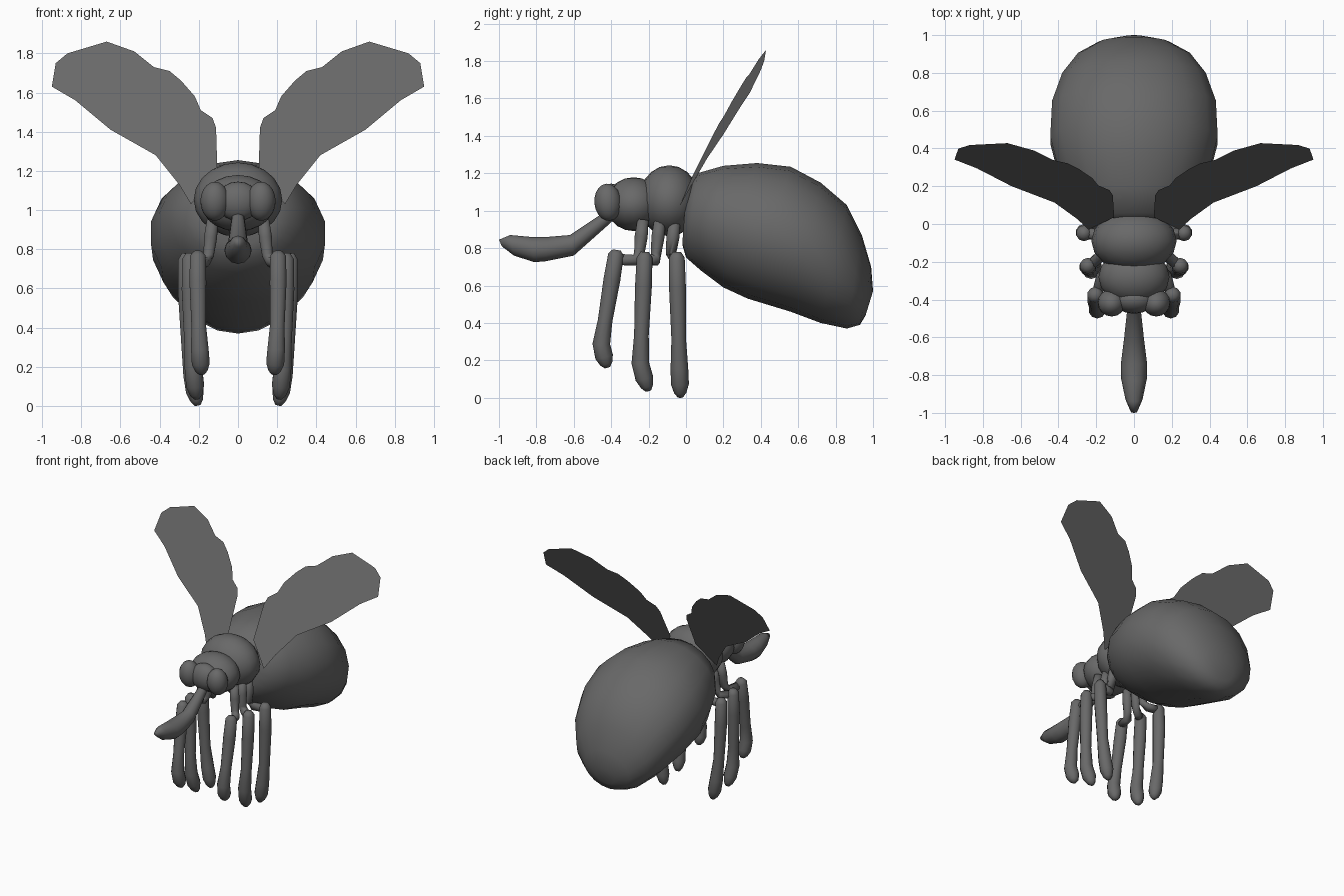
import bpy, bmesh, math
from mathutils import Vector

if "Cube" in bpy.data.objects:
    bpy.data.objects.remove(bpy.data.objects["Cube"])

grey = bpy.data.materials.new("dark grey")
grey.diffuse_color = (0.14, 0.14, 0.14, 1)
grey.use_nodes = True
grey.node_tree.nodes["Principled BSDF"].inputs["Base Color"].default_value = grey.diffuse_color


def finish(name, bm, smooth=True):
    bmesh.ops.recalc_face_normals(bm, faces=bm.faces)
    mesh = bpy.data.meshes.new(name)
    bm.to_mesh(mesh)
    bm.free()
    obj = bpy.data.objects.new(name, mesh)
    bpy.context.collection.objects.link(obj)
    mesh.materials.append(grey)
    for p in mesh.polygons:
        p.use_smooth = smooth
    return obj


def skin(name, rings):
    """Bridge rings of points and cap both ends."""
    bm = bmesh.new()
    loops = [[bm.verts.new(p) for p in ring] for ring in rings]
    n = len(loops[0])
    for a, b in zip(loops, loops[1:]):
        for i in range(n):
            j = (i + 1) % n
            bm.faces.new((a[i], a[j], b[j], b[i]))
    bm.faces.new(loops[0])
    bm.faces.new(loops[-1])
    return finish(name, bm)


def body_loft(name, sections, n=18):
    """Elliptical sections: top y, top z, bottom y, bottom z, half width."""
    rings = []
    for ty, tz, by, bz, w in sections:
        ring = []
        for i in range(n):
            a = 2 * math.pi * i / n
            s = (1 + math.cos(a)) / 2
            ring.append((w * math.sin(a), by + (ty - by) * s, bz + (tz - bz) * s))
        rings.append(ring)
    return skin(name, rings)


def limb(name, path, n=10):
    """Round tube through (point, radius) pairs."""
    pts = [p for p, r in path]
    rings = []
    for i, (p, r) in enumerate(path):
        t = (pts[min(i + 1, len(pts) - 1)] - pts[max(i - 1, 0)]).normalized()
        ref = Vector((1, 0, 0)) if abs(t.x) < 0.8 else Vector((0, 1, 0))
        u = t.cross(ref).normalized()
        v = t.cross(u)
        rings.append([p + r * (math.cos(2 * math.pi * k / n) * u
                               + math.sin(2 * math.pi * k / n) * v) for k in range(n)])
    return skin(name, rings)


def ball(name, loc, size, tilt=0):
    bm = bmesh.new()
    bmesh.ops.create_uvsphere(bm, u_segments=16, v_segments=10, radius=1)
    obj = finish(name, bm)
    obj.location, obj.scale, obj.rotation_euler = loc, size, (tilt, 0, 0)
    return obj


# Abdomen
body_loft("abdomen", [
    (0.00, 1.10, -0.02, 0.82, 0.18), (0.06, 1.20, 0.00, 0.75, 0.27),
    (0.20, 1.24, 0.08, 0.68, 0.35), (0.38, 1.255, 0.20, 0.59, 0.41),
    (0.56, 1.235, 0.33, 0.53, 0.45), (0.72, 1.15, 0.56, 0.46, 0.44),
    (0.86, 1.03, 0.72, 0.40, 0.385), (0.94, 0.87, 0.86, 0.37, 0.30),
    (0.99, 0.70, 0.93, 0.39, 0.19), (1.00, 0.57, 0.96, 0.44, 0.08)])

# Thorax, neck and head
ball("thorax", (0, -0.09, 1.053), (0.226, 0.165, 0.19))
ball("neck", (0, -0.28, 1.035), (0.188, 0.15, 0.144))
ball("head", (0, -0.40, 1.045), (0.11, 0.075, 0.10))

# Proboscis
body_loft("proboscis", [
    (-0.40, 1.02, -0.38, 0.96, 0.03), (-0.47, 0.97, -0.42, 0.92, 0.035),
    (-0.62, 0.87, -0.60, 0.76, 0.053), (-0.74, 0.86, -0.75, 0.73, 0.07),
    (-0.83, 0.86, -0.81, 0.725, 0.068), (-0.94, 0.87, -0.92, 0.76, 0.045),
    (-1.0, 0.845, -0.985, 0.81, 0.018)], 12)

# Shared shin profile: fraction of the way down, radius
SHIN = [(0, .022), (.04, .042), (.25, .045), (.60, .039), (.80, .047),
        (.91, .048), (.97, .033), (1, .015)]
ANKLE = 0.82


def leg(label, side, hip_y, knee, ankle_y, foot):
    def at(x, y, z):
        return Vector((side * x, y, z))

    kx, ky, kz = knee
    fx, fy, fz = foot
    limb(label + "_upper_leg", [
        (at(0.13, hip_y, 0.95), .03), (at(0.14, hip_y - .01, 0.86), .035),
        (at(0.15, hip_y - .02, 0.77), .028),
        (at(0.17, hip_y * .7 + ky * .3, 0.735), .03), (at(kx - .01, ky, 0.74), .03)])
    path = []
    for t, r in SHIN:
        if t < ANKLE:
            y = ky + (ankle_y - ky) * t / ANKLE
        else:
            y = ankle_y + (fy - ankle_y) * (t - ANKLE) / (1 - ANKLE)
        path.append((at(kx + (fx - kx) * t ** 3, y, kz + (fz - kz) * t), r))
    limb(label + "_shin", path)


# Wing outline in x and z
outline = [(0.105, 1.19), (0.112, 1.42), (0.13, 1.47), (0.19, 1.51), (0.22, 1.58), (0.29, 1.66),
           (0.35, 1.71), (0.43, 1.73), (0.53, 1.81), (0.67, 1.86), (0.87, 1.80), (0.93, 1.75),
           (0.95, 1.63), (0.83, 1.56), (0.65, 1.41), (0.42, 1.28), (0.30, 1.13), (0.24, 1.03)]

# Mirrored pairs: legs, eyes and wings
for side, label in ((1, "right"), (-1, "left")):
    leg(label + "_front", side, -0.23, (0.205, -0.37, 0.79), -0.455, (0.185, -0.42, 0.162))
    leg(label + "_middle", side, -0.14, (0.245, -0.22, 0.78), -0.245, (0.21, -0.20, 0.037))
    leg(label + "_rear", side, -0.06, (0.265, -0.05, 0.78), -0.035, (0.205, -0.03, 0.003))
    ball(label + "_eye", (side * 0.118, -0.417, 1.045), (0.074, 0.073, 0.10), 0.1)
    bm = bmesh.new()
    bm.faces.new([bm.verts.new((side * x, -0.03 + 0.5 * (z - 1.03) + 0.1 * (x - 0.24), z))
                  for x, z in outline])
    finish(label + "_wing", bm, False)
